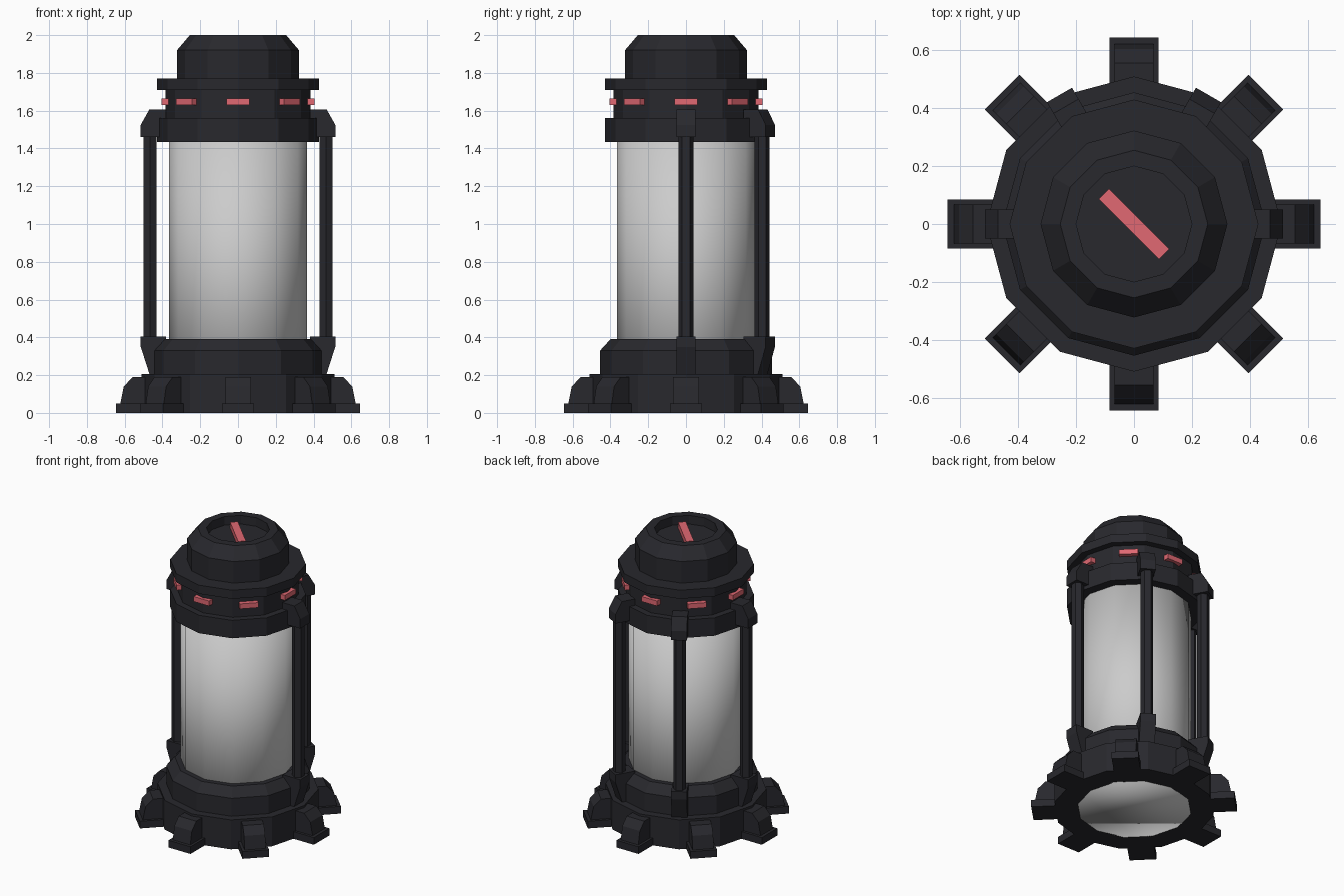
import bpy, bmesh
from math import sin, cos, pi, radians
from mathutils import Matrix

if "Cube" in bpy.data.objects:
    bpy.data.objects.remove(bpy.data.objects["Cube"])

SIDES = 12


def material(name, rgb):
    m = bpy.data.materials.new(name)
    m.diffuse_color = (*rgb, 1)
    m.use_nodes = True
    m.node_tree.nodes["Principled BSDF"].inputs["Base Color"].default_value = m.diffuse_color
    return m


DARK = material("dark_metal", (0.021, 0.021, 0.026))
RED = material("red_light", (0.75, 0.14, 0.17))


def finish(name, bm, mat=None, smooth=False):
    bmesh.ops.recalc_face_normals(bm, faces=bm.faces)
    me = bpy.data.meshes.new(name)
    bm.to_mesh(me)
    bm.free()
    if mat:
        me.materials.append(mat)
    for p in me.polygons:
        p.use_smooth = smooth
    ob = bpy.data.objects.new(name, me)
    bpy.context.collection.objects.link(ob)
    return ob


def lathe(name, profile, mat=None, closed=False, smooth=False):
    """Turn an (r, z) profile; closed joins last to first, otherwise ends are capped."""
    bm = bmesh.new()
    rings = [[bm.verts.new((r * cos(2 * pi * i / SIDES), r * sin(2 * pi * i / SIDES), z))
              for i in range(SIDES)] for r, z in profile]
    pairs = list(zip(rings, rings[1:]))
    if closed:
        pairs.append((rings[-1], rings[0]))
    else:
        bm.faces.new(rings[0])
        bm.faces.new(rings[-1])
    for a, b in pairs:
        for i in range(SIDES):
            j = (i + 1) % SIDES
            bm.faces.new((a[i], a[j], b[j], b[i]))
    return finish(name, bm, mat, smooth)


def prism(name, profile, width, angle, mat):
    """Extrude an (r, z) profile sideways and turn it around the z axis."""
    bm = bmesh.new()
    a, b = [[bm.verts.new((r, s * width / 2, z)) for r, z in profile] for s in (-1, 1)]
    bm.faces.new(a)
    bm.faces.new(b)
    n = len(profile)
    for i in range(n):
        j = (i + 1) % n
        bm.faces.new((a[i], a[j], b[j], b[i]))
    bm.transform(Matrix.Rotation(radians(angle), 4, 'Z'))
    return finish(name, bm, mat)


def box(r0, r1, z0, z1):
    return [(r0, z0), (r1, z0), (r1, z1), (r0, z1)]


# Glass tube with a smooth capped bottom
lathe("glass_tube", [(0.365, 0.0), (0.365, 1.46)], smooth=True)

# Stepped base ring around the tube
lathe("base_ring", [(0.36, 0.0), (0.51, 0.0), (0.51, 0.205), (0.455, 0.205),
                    (0.455, 0.33), (0.40, 0.39), (0.36, 0.39)], DARK, closed=True)

# Top cap: collar, light band, flange and domed lid with a recess
lathe("top_cap", [(0.20, 1.94), (0.20, 2.0), (0.255, 2.0), (0.323, 1.92), (0.323, 1.77),
                  (0.43, 1.77), (0.43, 1.71), (0.385, 1.71), (0.385, 1.56),
                  (0.43, 1.56), (0.43, 1.435), (0.35, 1.435)], DARK)

# Red bar in the lid recess
prism("lid_bar", box(-0.147, 0.147, 1.93, 1.98), 0.05, -45, RED)

# Eight feet and eight light strips
for k in range(8):
    a = 45 * k
    prism(f"foot_pad_{k}", box(0.44, 0.645, 0.0, 0.05), 0.17, a, DARK)
    prism(f"foot_{k}", [(0.44, 0.04), (0.625, 0.04), (0.605, 0.14), (0.557, 0.19), (0.44, 0.19)],
          0.135, a, DARK)
    prism(f"light_strip_{k}", box(0.35, 0.404, 1.63, 1.665), 0.12, a, RED)

# Four posts with brackets at the sides and back
for k, a in enumerate((0, 60, 120, 180)):
    prism(f"lower_bracket_{k}", [(0.38, 0.2), (0.467, 0.2), (0.515, 0.35), (0.515, 0.405), (0.38, 0.405)],
          0.10, a, DARK)
    prism(f"upper_bracket_{k}", [(0.38, 1.46), (0.515, 1.46), (0.515, 1.525), (0.47, 1.605), (0.38, 1.605)],
          0.10, a, DARK)
    bm = bmesh.new()
    place = (Matrix.Rotation(radians(a), 4, 'Z') @ Matrix.Translation((0.465, 0, 0.93))
             @ Matrix.Rotation(pi / 2, 4, 'Z'))
    hexa = [(0.04 * cos(i * pi / 3), 0.04 * sin(i * pi / 3)) for i in range(6)]
    lo, hi = [[bm.verts.new((x, y, z)) for x, y in hexa] for z in (-0.55, 0.55)]
    bm.faces.new(lo)
    bm.faces.new(hi)
    for i in range(6):
        j = (i + 1) % 6
        bm.faces.new((lo[i], lo[j], hi[j], hi[i]))
    bm.transform(place)
    finish(f"post_{k}", bm, DARK)
